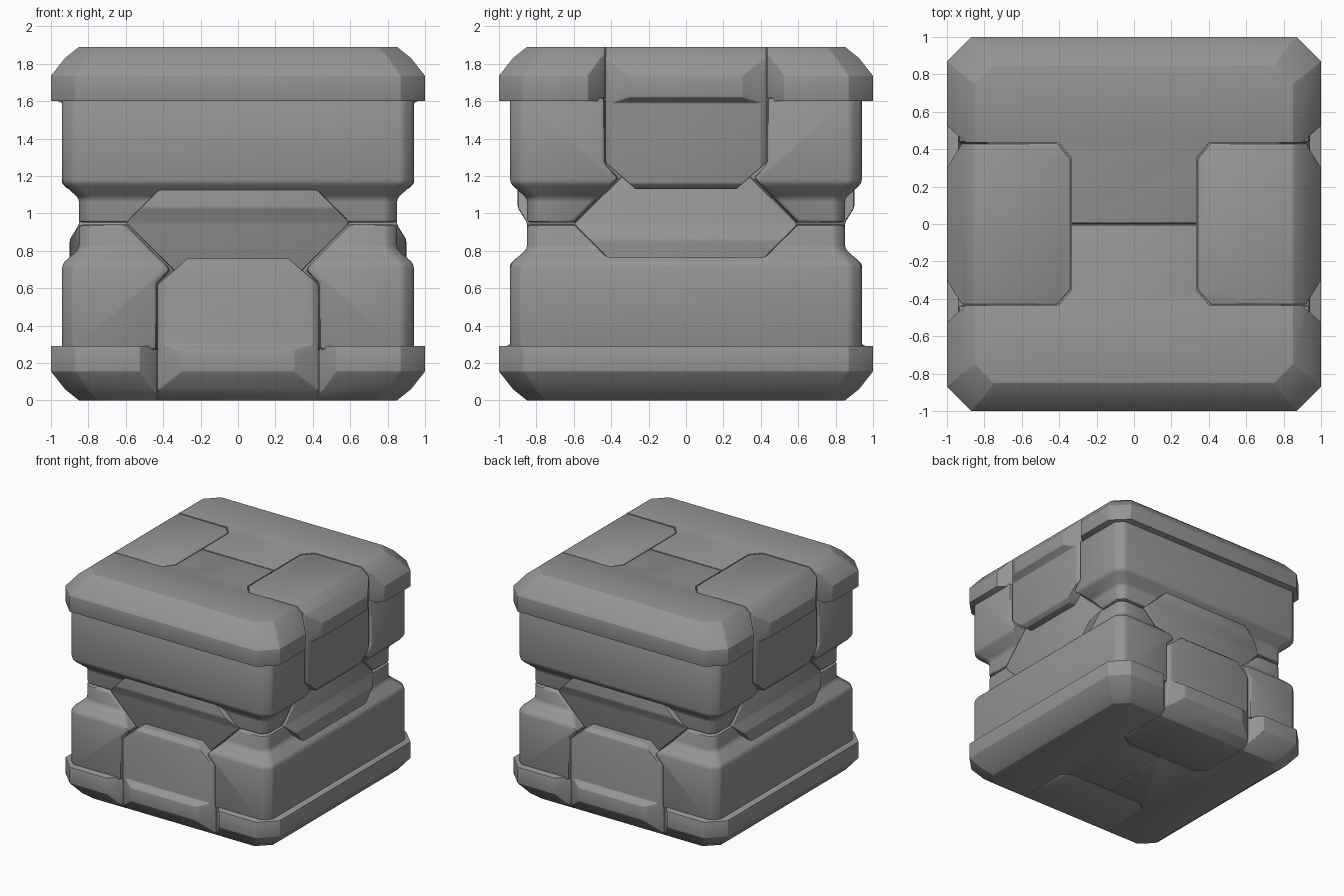
import bpy, bmesh
from math import radians
from mathutils import Matrix, Vector

if "Cube" in bpy.data.objects:
    bpy.data.objects.remove(bpy.data.objects["Cube"])

HEIGHT = 1.89
stone = bpy.data.materials.new("stone grey")
stone.use_nodes = True
GREY = (0.3, 0.3, 0.3, 1)
stone.diffuse_color = GREY
stone.node_tree.nodes["Principled BSDF"].inputs["Base Color"].default_value = GREY


def add_object(name, bm):
    bmesh.ops.recalc_face_normals(bm, faces=bm.faces)
    mesh = bpy.data.meshes.new(name)
    bm.to_mesh(mesh)
    bm.free()
    mesh.materials.append(stone)
    obj = bpy.data.objects.new(name, mesh)
    bpy.context.collection.objects.link(obj)
    return obj


def loft(rings):
    """Stack of chamfered squares: (z, half width, corner cut)."""
    bm = bmesh.new()
    rows = []
    for z, h, c in rings:
        a = h - c
        plan = [(h, -a), (h, a), (a, h), (-a, h), (-h, a), (-h, -a), (-a, -h), (a, -h)]
        rows.append([bm.verts.new((x, y, z)) for x, y in plan])
    for low, high in zip(rows, rows[1:]):
        for i in range(8):
            j = (i + 1) % 8
            bm.faces.new((low[i], low[j], high[j], high[i]))
    bm.faces.new(rows[0][::-1])
    bm.faces.new(rows[-1])
    return bm


def prism(axis, points, lo, hi):
    """Extrude a 2D outline along an axis."""
    place = {"x": lambda p, d: (d, p[0], p[1]),
             "y": lambda p, d: (p[0], d, p[1]),
             "z": lambda p, d: (p[0], p[1], d)}[axis]
    bm = bmesh.new()
    a = [bm.verts.new(place(p, lo)) for p in points]
    b = [bm.verts.new(place(p, hi)) for p in points]
    bm.faces.new(a[::-1])
    bm.faces.new(b)
    for i in range(len(a)):
        j = (i + 1) % len(a)
        bm.faces.new((a[i], a[j], b[j], b[i]))
    bmesh.ops.recalc_face_normals(bm, faces=bm.faces)
    return bm


def trim(bm, point, normal):
    """Slice away everything on the normal side and close the cut."""
    cut = bmesh.ops.bisect_plane(bm, geom=bm.verts[:] + bm.edges[:] + bm.faces[:], dist=1e-5,
                                 plane_co=point, plane_no=normal, clear_outer=True)
    edges = [e for e in cut["geom_cut"] if isinstance(e, bmesh.types.BMEdge)]
    bmesh.ops.holes_fill(bm, edges=edges, sides=0)


def finish(obj, bevel, cutters=()):
    """Cut, soften the edges and shade."""
    bpy.ops.object.select_all(action="DESELECT")
    bpy.context.view_layer.objects.active = obj
    obj.select_set(True)
    for cutter in cutters:
        mod = obj.modifiers.new("cut", "BOOLEAN")
        mod.operation, mod.object, mod.solver = "DIFFERENCE", cutter, "EXACT"
        bpy.ops.object.modifier_apply(modifier=mod.name)
    mod = obj.modifiers.new("soft edges", "BEVEL")
    mod.width, mod.segments, mod.limit_method = bevel, 2, "ANGLE"
    mod.angle_limit = radians(25)
    bpy.ops.object.modifier_apply(modifier=mod.name)
    bpy.ops.object.shade_smooth_by_angle(angle=radians(40))
    for cutter in cutters:
        bpy.data.objects.remove(cutter)
    return obj


def mirrored(points):
    return points + [(-u, v) for u, v in reversed(points)]


parts = []

# Cap with a pocket for each latch and a seam between them
cap = add_object("cap", loft([(1.60, 1.0, 0.13), (1.735, 1.0, 0.13),
                              (1.83, 0.925, 0.12), (HEIGHT, 0.85, 0.10)]))
cutters = []
for s in (1, -1):
    side = [(0.335, 0.355), (0.405, 0.436), (0.90, 0.436), (1.05, 0.57)]
    outline = [(s * x, y) for x, y in side] + [(s * x, -y) for x, y in reversed(side)]
    cutters.append(add_object("pocket_cutter", prism("z", outline, 1.5, 2.0)))
seam = [(-0.01, 1.92), (0.01, 1.92), (0.002, 1.865), (-0.002, 1.865)]
cutters.append(add_object("seam_cutter", prism("x", seam, -0.336, 0.336)))
parts.append(finish(cap, 0.022, cutters))

# Body with a flared neck, notched on two sides
body = add_object("body", loft([(0.95, 0.85, 0.05), (1.08, 0.85, 0.05),
                                (1.16, 0.94, 0.06), (1.62, 0.94, 0.06)]))
notch = mirrored([(0.61, 0.94), (0.36, 1.19), (0.435, 1.265), (0.435, 1.7)])
cutters = [add_object("notch_cutter", prism("x", notch, *sorted((s * 0.78, s * 1.1))))
           for s in (1, -1)]
parts.append(finish(body, 0.02, cutters))

# Tongues reaching down into the other half
profile = mirrored([(0.85, 0.69), (0.85, 0.95), (0.90, 1.03), (0.90, 1.13), (0.93, 1.16), (0.93, 1.2)])
bm = prism("x", profile, -0.7, 0.7)
for s in (1, -1):
    trim(bm, (s * 0.6, 0, 0.95), Vector((s, 0, -1)).normalized())
    trim(bm, (s * 0.6, 0, 0.95), Vector((s, 0, 1)).normalized())
parts.append(finish(add_object("tongue", bm), 0.012))

# Latches folding over the cap edge
for s, side in ((1, "left"), (-1, "right")):
    profile = [(0.34, HEIGHT), (0.85, HEIGHT), (0.925, 1.83), (1.0, 1.735), (1.0, 1.62),
               (0.94, 1.59), (0.94, 1.16), (0.91, 1.13), (0.34, 1.13)]
    bm = prism("y", [(s * x, z) for x, z in profile], -0.43, 0.43)
    for t in (1, -1):
        trim(bm, (s * 0.34, t * 0.35, 0), Vector((-s * 0.08, t * 0.07, 0)).normalized())
        trim(bm, (s * 0.92, t * 0.43, 0), Vector((s * 0.13, t * 0.08, 0)).normalized())
        trim(bm, (0, t * 0.27, 1.13), Vector((0, t * 0.14, -0.16)).normalized())
    parts.append(finish(add_object(side + "_latch", bm), 0.018))

# Lower half: the same parts turned over with x and y exchanged
turn = Matrix(((0, 1, 0, 0), (1, 0, 0, 0), (0, 0, -1, HEIGHT), (0, 0, 0, 1)))
lower_names = {"left_latch": "back_latch", "right_latch": "front_latch"}
for part in parts:
    copy = part.copy()
    copy.data = part.data.copy()
    copy.data.transform(turn)
    copy.name = "lower_" + lower_names.get(part.name, part.name)
    bpy.context.collection.objects.link(copy)
    part.name = "upper_" + part.name
